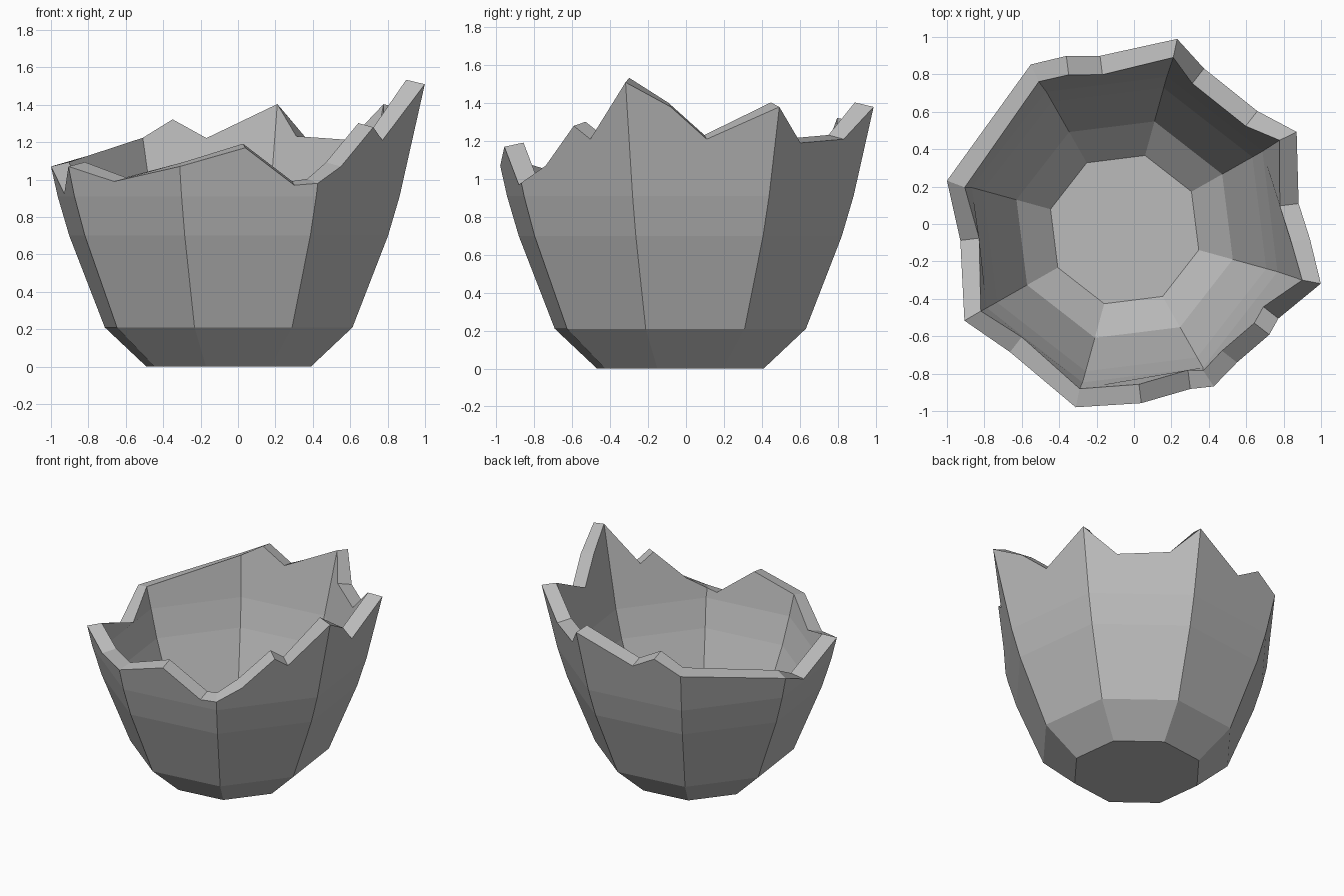
import bpy
import bmesh
from math import radians, cos, sin
from mathutils import Vector

cube = bpy.data.objects.get("Cube")
if cube:
    bpy.data.objects.remove(cube, do_unlink=True)

SIDES = 8
TURN = 29.6
CENTRE = Vector((-0.05, -0.03, 0))

# Outer profile (radius, height); the last segment carries on above the top ring
PROFILE = [(0.456, 0.0), (0.687, 0.21), (0.884, 0.70), (0.948, 0.91)]
FLARE = 0.233

# Broken rim: corner heights, and (fraction along side, height) of each chip
CORNERS = [1.38, 1.38, 1.20, 1.07, 1.07, 1.07, 0.98, 1.51]
CHIPS = [
    [(0.28, 1.19), (0.75, 1.21)],
    [(0.52, 1.20), (0.745, 1.30)],
    [],
    [(0.43, 0.925)],
    [(0.39, 0.99)],
    [(0.466, 1.17), (0.83, 0.97)],
    [(0.246, 1.07), (0.54, 1.28), (0.667, 1.21)],
    [(0.287, 1.38), (0.53, 1.21)],
]


def corner(side, radius, height):
    a = radians(TURN + 360 / SIDES * side)
    return CENTRE + Vector((radius * cos(a), radius * sin(a), height))


def rim_point(side, fraction, height):
    top_radius, top_height = PROFILE[-1]
    radius = top_radius + FLARE * (height - top_height)
    return corner(side, radius, height).lerp(corner(side + 1, radius, height), fraction)


# Outer shell: floor, bands and jagged upper panels
bm = bmesh.new()
rings = [[bm.verts.new(corner(s, r, z)) for s in range(SIDES)] for r, z in PROFILE]
rim = [bm.verts.new(rim_point(s, 0, z)) for s, z in enumerate(CORNERS)]
bm.faces.new(rings[0][::-1])
for s in range(SIDES):
    n = (s + 1) % SIDES
    for low, high in zip(rings, rings[1:]):
        bm.faces.new((low[s], low[n], high[n], high[s]))
    chips = [bm.verts.new(rim_point(s, t, z)) for t, z in CHIPS[s]]
    bm.faces.new([rings[-1][s], rings[-1][n], rim[n]] + chips[::-1] + [rim[s]])
bmesh.ops.recalc_face_normals(bm, faces=bm.faces)
mesh = bpy.data.meshes.new("broken_bowl")
bm.to_mesh(mesh)
bm.free()
bowl = bpy.data.objects.new("broken_bowl", mesh)
bpy.context.collection.objects.link(bowl)

# Wall thickness, inwards
wall = bowl.modifiers.new("wall", 'SOLIDIFY')
wall.thickness = 0.104
wall.offset = -1

# Plain grey shell
grey = bpy.data.materials.new("shell_grey")
grey.use_nodes = True
colour = (0.5, 0.5, 0.5, 1)
grey.diffuse_color = colour
grey.node_tree.nodes["Principled BSDF"].inputs["Base Color"].default_value = colour
mesh.materials.append(grey)
